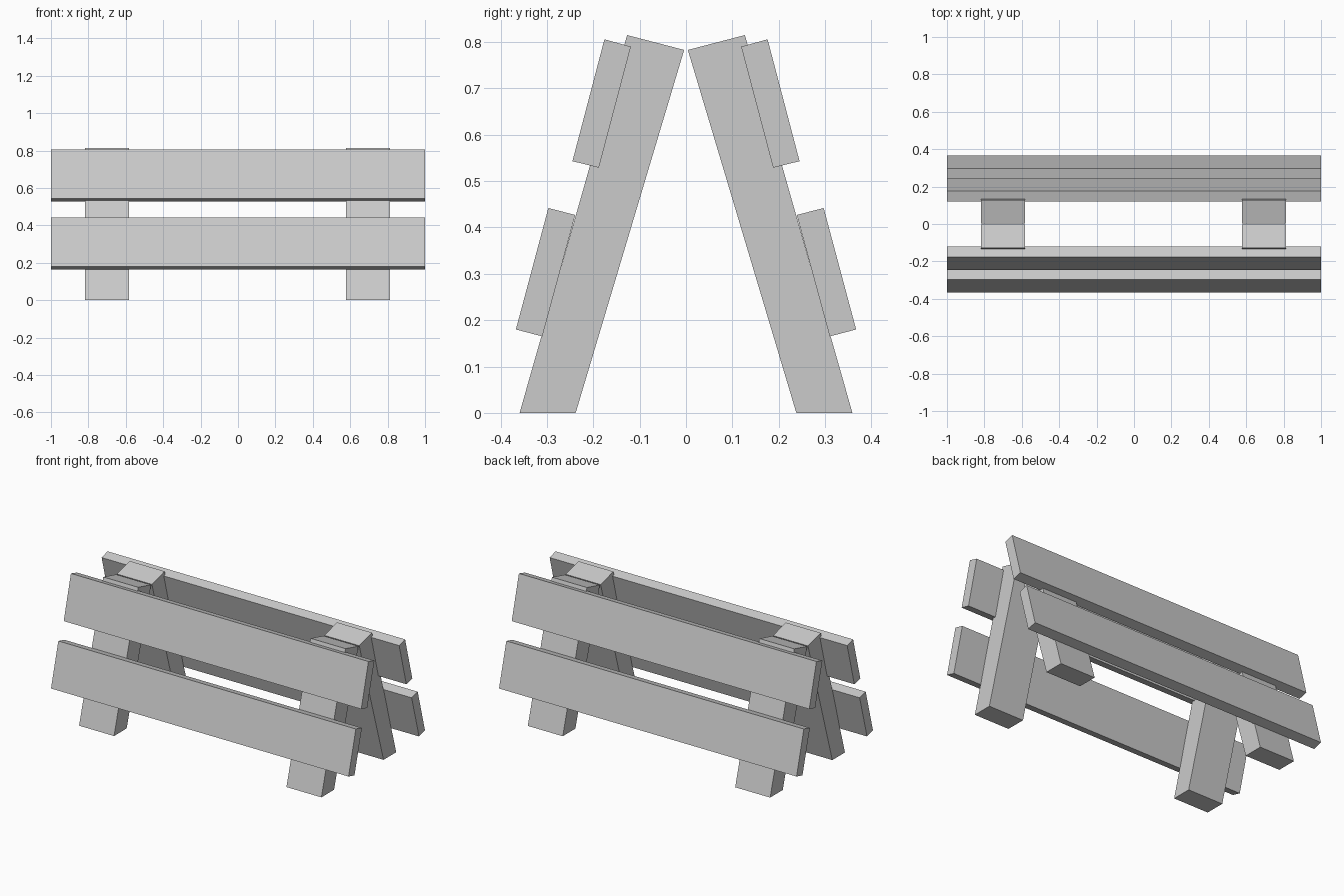
import bpy

if "Cube" in bpy.data.objects:
    bpy.data.objects.remove(bpy.data.objects["Cube"])


def prism(name, profile, x0, x1, side):
    """Extrude a (y, z) profile along x; side mirrors it front to back."""
    n = len(profile)
    verts = [(x, side * y, z) for x in (x0, x1) for y, z in profile]
    faces = [tuple(range(n)), tuple(range(2 * n - 1, n - 1, -1))]
    faces += [(i, i + n, (i + 1) % n + n, (i + 1) % n) for i in range(n)]
    if side < 0:
        faces = [f[::-1] for f in faces]
    mesh = bpy.data.meshes.new(name)
    # profiles run counter-clockwise, so flip to point the normals outward
    mesh.from_pydata(verts, [], [f[::-1] for f in faces])
    mesh.update()
    obj = bpy.data.objects.new(name, mesh)
    bpy.context.collection.objects.link(obj)


# Side profiles of the back half, in (y, z)
leg = [(0.238, 0), (0.359, 0), (0.127, 0.815), (0.004, 0.783)]
upper_plank = [(0.188, 0.529), (0.245, 0.543), (0.176, 0.806), (0.119, 0.790)]
lower_plank = [(0.310, 0.165), (0.367, 0.180), (0.297, 0.442), (0.239, 0.427)]

for label, side in (("front", -1), ("back", 1)):
    # Leaning legs
    prism(label + "_left_leg", leg, -0.817, -0.582, side)
    prism(label + "_right_leg", leg, 0.577, 0.812, side)
    # Long planks fixed to the outer faces
    prism(label + "_upper_plank", upper_plank, -1, 1, side)
    prism(label + "_lower_plank", lower_plank, -1, 1, side)
